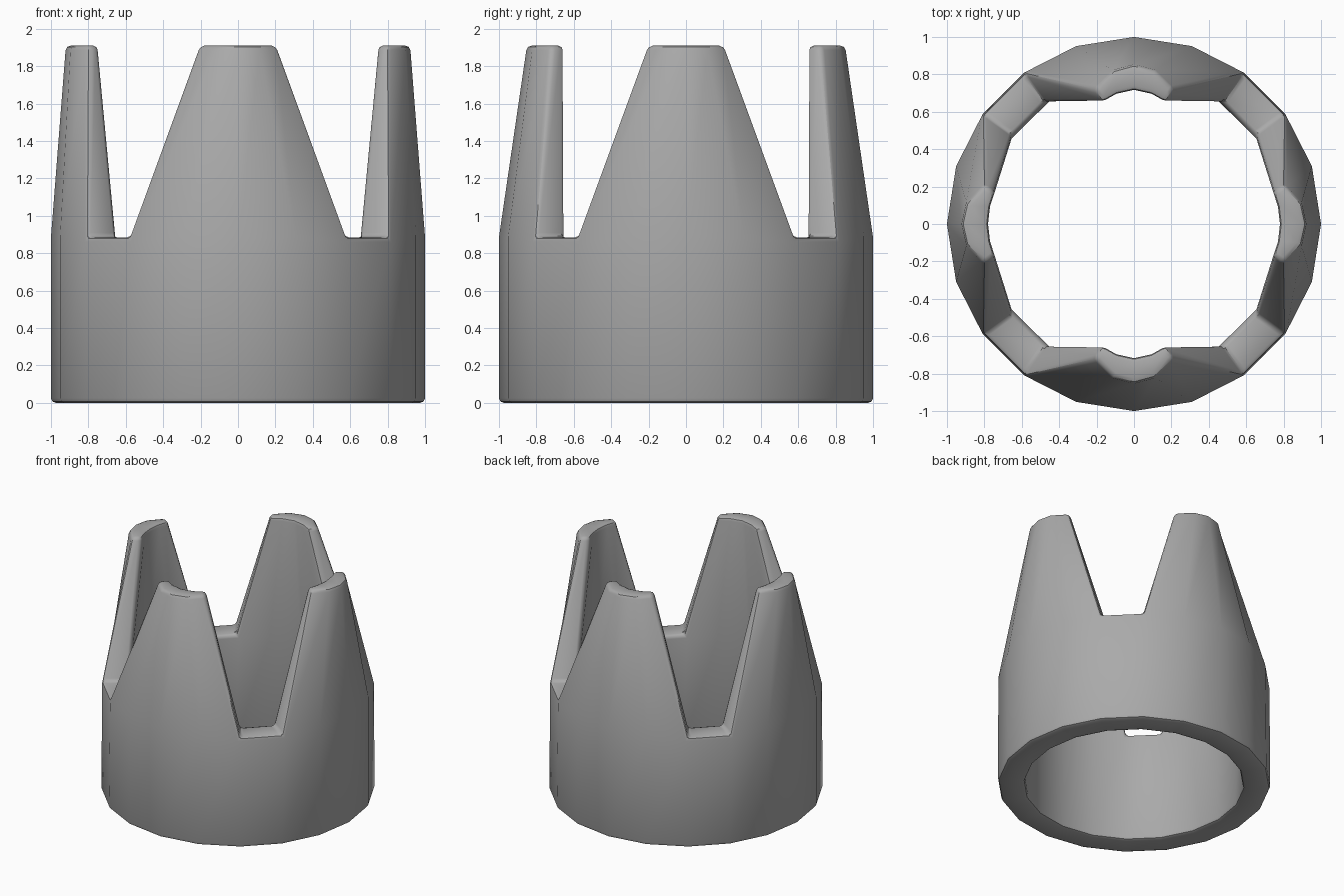
import bpy, bmesh, math
from mathutils import Vector

if "Cube" in bpy.data.objects:
    bpy.data.objects.remove(bpy.data.objects["Cube"])

SIDES = 20
OUTER, INNER = 1.0, 0.80
NOTCH_Z, TOP_Z = 0.885, 1.91
BEVEL = 0.025

# Tooth tip sections: distance from the axis and sideways offset,
# listed for the tooth centre, the next column and the tooth edge
TIP_Y = {"out": [(0.85, 0), (0.82, 0.11), (0.72, 0.21)],
         "in": [(0.715, 0), (0.695, 0.09), (0.65, 0.17)]}
TIP_X = {"out": [(0.92, 0), (0.895, 0.11), (0.80, 0.21)],
         "in": [(0.78, 0), (0.77, 0.09), (0.745, 0.17)]}

grey = bpy.data.materials.new("grey")
grey.diffuse_color = (0.40, 0.40, 0.40, 1)
grey.use_nodes = True
grey.node_tree.nodes["Principled BSDF"].inputs["Base Color"].default_value = grey.diffuse_color

bm = bmesh.new()


def ring(radius, z):
    step = math.tau / SIDES
    return [bm.verts.new((radius * math.cos(i * step), radius * math.sin(i * step), z))
            for i in range(SIDES)]


def tip_row(profile, quarter):
    """Five tip vertices of one tooth, running counter-clockwise."""
    a = quarter * math.pi / 2
    along = Vector((math.cos(a), math.sin(a), 0))
    side = Vector((-math.sin(a), math.cos(a), 0))
    row = []
    for k in range(-2, 3):
        dist, off = profile[abs(k)]
        p = along * dist + side * math.copysign(off, k)
        row.append(bm.verts.new((p.x, p.y, TOP_Z)))
    return row


# Band: outer wall, inner wall and underside
out_low, out_mid = ring(OUTER, 0), ring(OUTER, NOTCH_Z)
in_low, in_mid = ring(INNER, 0), ring(INNER, NOTCH_Z)
for i in range(SIDES):
    j = (i + 1) % SIDES
    bm.faces.new((out_low[i], out_low[j], out_mid[j], out_mid[i]))
    bm.faces.new((in_low[j], in_low[i], in_mid[i], in_mid[j]))
    bm.faces.new((in_low[i], in_low[j], out_low[j], out_low[i]))

# Four tapering teeth with a notch floor after each
for q in range(4):
    tip = TIP_Y if q % 2 else TIP_X
    out_top, in_top = tip_row(tip["out"], q), tip_row(tip["in"], q)
    cols = [(q * 5 + k) % SIDES for k in range(-2, 3)]
    for n in range(4):
        i, j = cols[n], cols[n + 1]
        bm.faces.new((out_mid[i], out_mid[j], out_top[n + 1], out_top[n]))
        bm.faces.new((in_mid[j], in_mid[i], in_top[n], in_top[n + 1]))
        bm.faces.new((out_top[n], out_top[n + 1], in_top[n + 1], in_top[n]))
    a, b = cols[0], cols[-1]
    bm.faces.new((in_mid[a], out_mid[a], out_top[0], in_top[0]))
    bm.faces.new((out_mid[b], in_mid[b], in_top[-1], out_top[-1]))
    c = (b + 1) % SIDES
    bm.faces.new((out_mid[b], out_mid[c], in_mid[c], in_mid[b]))

# Rounded rims
bmesh.ops.recalc_face_normals(bm, faces=bm.faces)
rims = [e for e in bm.edges if e.calc_face_angle(0) > math.radians(40)]
bmesh.ops.bevel(bm, geom=rims, offset=BEVEL, segments=2, profile=0.5,
                affect='EDGES', clamp_overlap=True)

mesh = bpy.data.meshes.new("notched_crown_ring")
bm.to_mesh(mesh)
bm.free()
mesh.materials.append(grey)
crown = bpy.data.objects.new("notched_crown_ring", mesh)
bpy.context.collection.objects.link(crown)
bpy.context.view_layer.objects.active = crown
crown.select_set(True)
bpy.ops.object.shade_smooth_by_angle(angle=math.radians(35))
